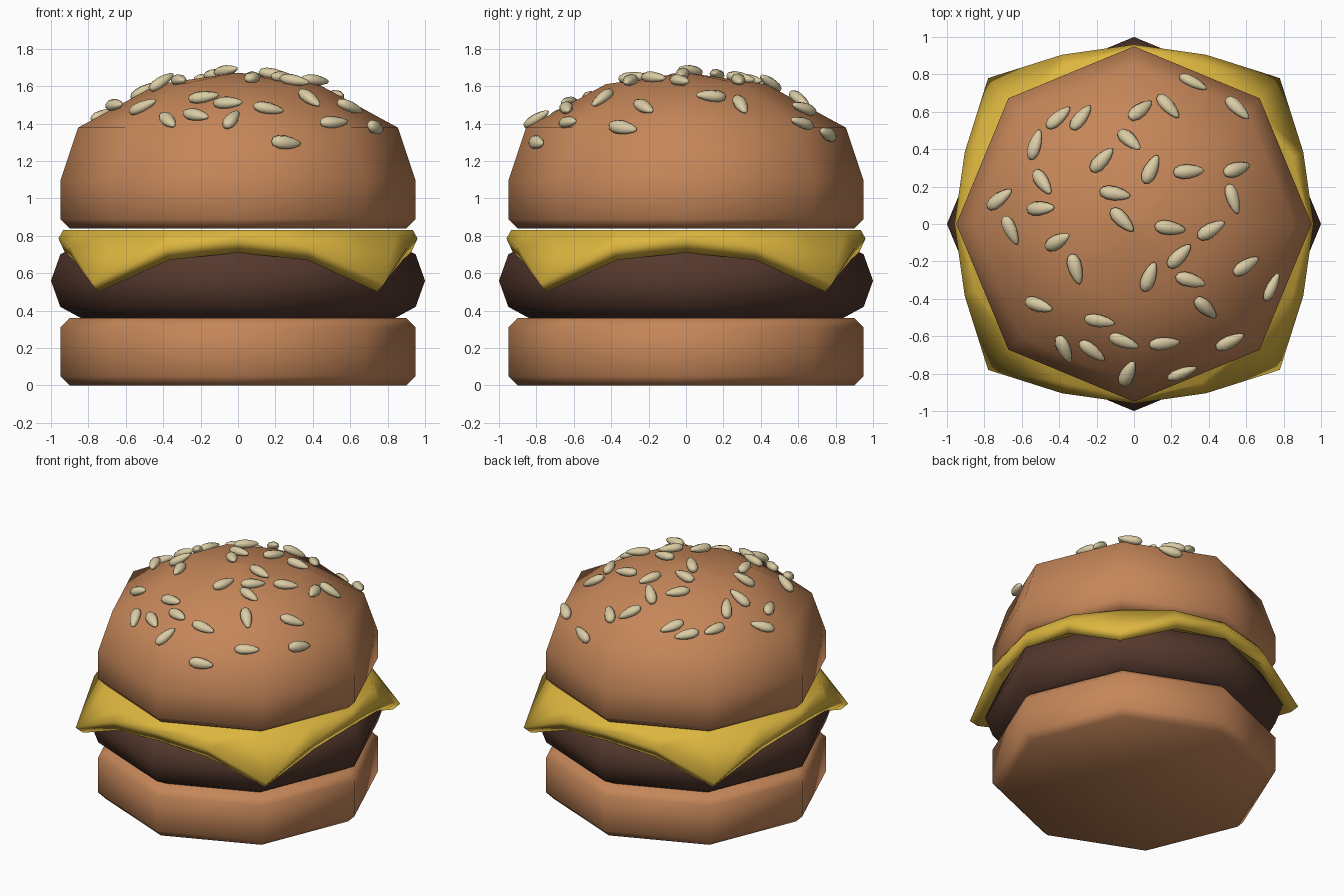
import bpy, bmesh, math
from mathutils import Vector, Matrix
from mathutils.bvhtree import BVHTree

if "Cube" in bpy.data.objects:
    bpy.data.objects.remove(bpy.data.objects["Cube"])


def material(name, rgb):
    m = bpy.data.materials.new(name)
    m.diffuse_color = (*rgb, 1)
    m.use_nodes = True
    m.node_tree.nodes["Principled BSDF"].inputs["Base Color"].default_value = m.diffuse_color
    return m


BREAD = material("bread brown", (0.56, 0.24, 0.10))
MEAT = material("meat brown", (0.09, 0.04, 0.027))
CHEESE = material("cheese yellow", (0.72, 0.47, 0.05))
SEED = material("seed cream", (0.70, 0.60, 0.37))


def finish(bm, name, mat):
    bmesh.ops.recalc_face_normals(bm, faces=bm.faces)
    for f in bm.faces:
        f.smooth = True
    me = bpy.data.meshes.new(name)
    bm.to_mesh(me)
    bm.free()
    me.materials.append(mat)
    ob = bpy.data.objects.new(name, me)
    bpy.context.collection.objects.link(ob)
    return ob


def loft(name, rings, mat):
    """Skin a stack of equal-length rings and cap both ends."""
    bm = bmesh.new()
    vs = [[bm.verts.new(p) for p in ring] for ring in rings]
    n = len(vs[0])
    for a, b in zip(vs, vs[1:]):
        for i in range(n):
            j = (i + 1) % n
            bm.faces.new((a[i], a[j], b[j], b[i]))
    bm.faces.new(vs[0])
    bm.faces.new(vs[-1])
    return finish(bm, name, mat)


def octagon(r, z):
    return [(r * math.cos(k * math.pi / 4), r * math.sin(k * math.pi / 4), z) for k in range(8)]


def lathe(name, profile, mat):
    return loft(name, [octagon(r, z) for r, z in profile], mat)


# Buns and patty: eight-sided turned shapes
lathe("bottom_bun", [(0.90, 0), (0.95, 0.05), (0.95, 0.31), (0.90, 0.36)], BREAD)
lathe("patty", [(0.83, 0.355), (0.95, 0.42), (1.0, 0.56), (0.95, 0.70), (0.84, 0.76)], MEAT)
top = lathe("top_bun", [(0.90, 0.84), (0.95, 0.89), (0.95, 1.095), (0.855, 1.378),
                        (0.43, 1.61), (0.02, 1.67)], BREAD)


# Cheese slice: square sheet with drooping corners
def square_ring(mid, quarter, corner):
    side = [mid, quarter, corner, (quarter[1], quarter[0], quarter[2])]
    return [Matrix.Rotation(k * math.pi / 2, 3, 'Z') @ Vector(p) for k in range(4) for p in side]


loft("cheese_slice", [
    square_ring((0.87, 0, 0.755), (0.80, 0.35, 0.75), (0.60, 0.60, 0.75)),
    square_ring((0.925, 0, 0.71), (0.88, 0.37, 0.67), (0.745, 0.745, 0.50)),
    square_ring((0.96, 0, 0.785), (0.905, 0.385, 0.74), (0.78, 0.78, 0.54)),
    square_ring((0.935, 0, 0.83), (0.85, 0.36, 0.83), (0.63, 0.63, 0.83)),
], CHEESE)

# Sesame seeds: x, y (hundredths) and heading in degrees, dropped on the dome
SPOTS = [
    (31, 74, -60), (55, 61, -50), (3, 60, 45), (18, 62, -55), (-40, 56, 48), (-28, 56, 60),
    (-52, 42, 75), (-2, 44, -48), (-17, 34, 48), (9, 29, 65), (29, 28, 5), (54, 29, 20),
    (-48, 22, -48), (-10, 16, -10), (52, 13, -75), (-71, 13, 30), (-49, 8, -3), (-65, -3, -65),
    (-6, 2, -45), (19, -2, -8), (41, -3, 30), (-40, -9, 28), (-31, -24, -75), (24, -17, 45),
    (8, -28, 70), (30, -30, -15), (59, -22, 25), (72, -33, 40), (38, -44, -50), (-50, -43, -10),
    (-18, -51, -5), (-37, -66, -75), (-22, -67, -42), (-5, -62, -20), (16, -63, 0), (51, -62, 28),
    (-3, -79, 65), (25, -78, 8)]

tb = bmesh.new()
tb.from_mesh(top.data)
dome = BVHTree.FromBMesh(tb)
bm = bmesh.new()
for x, y, a in SPOTS:
    hit, normal, _, _ = dome.ray_cast(Vector((x / 100, y / 100, 3)), Vector((0, 0, -1)))
    if hit is None:
        continue
    heading = Vector((math.cos(math.radians(a)), math.sin(math.radians(a)), 0))
    ax = (heading - normal * heading.dot(normal)).normalized()
    ay = normal.cross(ax)
    frame = Matrix((ax, ay, normal)).transposed()
    made = bmesh.ops.create_uvsphere(bm, u_segments=8, v_segments=6, radius=1)
    for v in made["verts"]:
        p = v.co
        taper = 1 - 0.28 * p.z          # one end narrower
        v.co = hit + normal * 0.02 + frame @ Vector(
            (p.z * 0.085, p.x * 0.038 * taper, p.y * 0.03 * taper))
tb.free()
finish(bm, "sesame_seeds", SEED)
